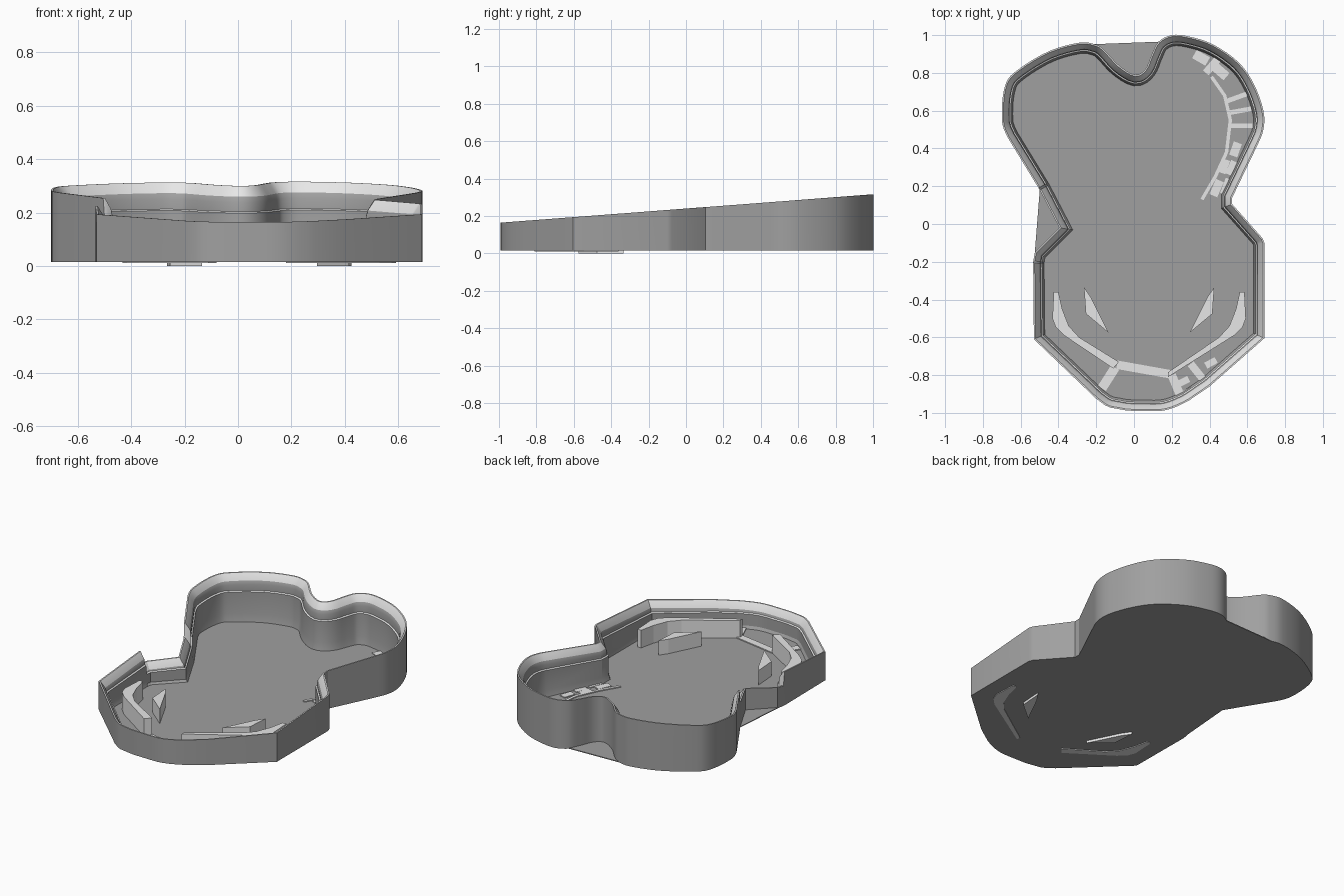
import bpy, bmesh, math
from mathutils import Vector

cube = bpy.data.objects.get("Cube")
if cube:
    bpy.data.objects.remove(cube)


def material(name, value):
    m = bpy.data.materials.new(name)
    m.use_nodes = True
    colour = (value, value, value, 1)
    m.diffuse_color = colour
    m.node_tree.nodes["Principled BSDF"].inputs["Base Color"].default_value = colour
    return m


GREY, LIGHT = material("mid grey", 0.35), material("light grey", 0.8)


def finish(name, bm, mats):
    me = bpy.data.meshes.new(name)
    bm.to_mesh(me)
    bm.free()
    ob = bpy.data.objects.new(name, me)
    bpy.context.collection.objects.link(ob)
    for m in mats:
        me.materials.append(m)
    return ob


def prism(name, pts, z0, z1, mat):
    """Extrude a flat outline from z0 to z1."""
    bm = bmesh.new()
    face = bm.faces.new([bm.verts.new((x, y, z0)) for x, y in pts])
    new = bmesh.ops.extrude_face_region(bm, geom=[face])["geom"]
    for v in new:
        if isinstance(v, bmesh.types.BMVert):
            v.co.z = z1
    bmesh.ops.recalc_face_normals(bm, faces=bm.faces)
    bmesh.ops.triangulate(bm, faces=[f for f in bm.faces if len(f.verts) > 4])
    return finish(name, bm, [mat])


def ribbon(name, path, width):
    """Flat floor plate following a path."""
    pts = [Vector(p) for p in path]
    left, right = [], []
    for i, p in enumerate(pts):
        t = (pts[min(i + 1, len(pts) - 1)] - pts[max(i - 1, 0)]).normalized()
        n = Vector((-t.y, t.x)) * width / 2
        left.append(p + n)
        right.append(p - n)
    return prism(name, left + right[::-1], 0.019, 0.026, LIGHT)


# Plan outline, counter-clockwise from the front
OUTLINE = [
    (0.05, -0.99), (0.17, -0.985), (0.29, -0.935), (0.40, -0.86), (0.69, -0.605),
    (0.69, -0.10), (0.68, -0.075), (0.52, 0.105), (0.52, 0.14), (0.645, 0.40),
    (0.685, 0.50), (0.685, 0.60), (0.635, 0.74), (0.555, 0.855), (0.42, 0.95),
    (0.29, 0.993), (0.20, 1.0), (0.13, 0.965), (0.095, 0.90), (0.06, 0.82),
    (0.005, 0.79), (-0.08, 0.84), (-0.16, 0.925), (-0.21, 0.952), (-0.29, 0.96),
    (-0.45, 0.915), (-0.61, 0.82), (-0.68, 0.74), (-0.70, 0.58), (-0.67, 0.46),
    (-0.505, 0.19), (-0.499, 0.18), (-0.395, -0.02), (-0.525, -0.15),
    (-0.533, -0.195), (-0.534, -0.205), (-0.53, -0.61), (-0.20, -0.925), (-0.08, -0.98)]


def smooth_outline(pts):
    """Round the two lobes and the nose, keep the waist straight."""
    out, n = [], len(pts)
    for i in range(n):
        a, b, c, d = (Vector(pts[(i + k) % n]) for k in (-1, 0, 1, 2))
        out.append(b)
        if min(b.y, c.y) >= 0.4 or max(b.y, c.y) < -0.92:
            for t in (0.25, 0.5, 0.75):
                out.append(0.5 * (2 * b + (c - a) * t + (2 * a - 5 * b + 4 * c - d) * t**2
                                  + (3 * b - a - 3 * c + d) * t**3))
    return out


def in_side_gap(p):
    return p.x < -0.3 and -0.2 < p.y < 0.185


def rim_height(p):
    return 0.24 + 0.076 * p.y - (0.085 if in_side_gap(p) else 0)


def inward(pts, i):
    """Mitred inward direction at an outline point."""
    p, n = pts[i], len(pts)
    d1 = (p - pts[i - 1]).normalized()
    d2 = (pts[(i + 1) % n] - p).normalized()
    n1, n2 = Vector((-d1.y, d1.x)), Vector((-d2.y, d2.x))
    m = (n1 + n2).normalized()
    return m / max(m.dot(n1), 0.6)


plan = smooth_outline(OUTLINE)

# Wall cross-section: inset, and height as share of the rim plus an offset
SECTION = [(0, 0, 0.015), (0, 1, 0), (0.008, 1, 0), (0.034, 1, -0.04), (0.04, 1, -0.062),
           (0.04, 0.68, 0), (0.048, 0.68, -0.005), (0.048, 0.22, 0), (0.058, 0, 0.02)]
LIGHT_BANDS = (1, 2, 5)

bm = bmesh.new()
loops = []
for inset, share, add in SECTION:
    ring = []
    for i, p in enumerate(plan):
        q = p + inward(plan, i) * inset
        ring.append(bm.verts.new((q.x, q.y, share * rim_height(p) + add)))
    loops.append(ring)
count = len(plan)
for k in range(len(loops) - 1):
    for i in range(count):
        j = (i + 1) % count
        f = bm.faces.new((loops[k][i], loops[k][j], loops[k + 1][j], loops[k + 1][i]))
        f.material_index = 1 if k in LIGHT_BANDS else 0
wall = finish("outer_wall", bm, [GREY, LIGHT])
bpy.context.view_layer.objects.active = wall
wall.select_set(True)
bpy.ops.object.shade_smooth_by_angle(angle=math.radians(25))
wall.select_set(False)

# Floor bridges the rear notch and the side notch
floor_plan = [p for p in plan
              if not (-0.2 < p.x < 0.125 and p.y > 0.7)
              and not (p.x < -0.3 and -0.14 < p.y < 0.1)]
prism("floor", floor_plan, 0.015, 0.02, GREY)

# Paired wedges and curved fins, mirrored about the nose axis
AXIS = 0.08


def mirrored(pts):
    return [(2 * AXIS - x, y) for x, y in reversed(pts)]


WEDGE = [(0.425, -0.335), (0.39, -0.385), (0.295, -0.575), (0.415, -0.475)]
FIN_BACK = [(0.56, -0.36), (0.585, -0.36), (0.592, -0.50), (0.575, -0.545), (0.53, -0.59)]
FIN_FRONT = [(0.45, -0.60), (0.505, -0.54), (0.54, -0.45)]
prism("left_wedge", WEDGE, 0, 0.11, LIGHT)
prism("right_wedge", mirrored(WEDGE), 0, 0.11, LIGHT)
prism("left_fin", FIN_BACK + [(0.18, -0.81), (0.18, -0.785)] + FIN_FRONT, 0.011, 0.13, LIGHT)
prism("right_fin", mirrored(FIN_BACK + [(0.27, -0.765), (0.24, -0.73)] + FIN_FRONT),
      0.011, 0.13, LIGHT)

# Floor markings: path and width
MARKS = {
    "nose_bar": ([(-0.09, -0.745), (0.19, -0.795)], 0.045),
    "nose_spoke_right": ([(-0.10, -0.76), (-0.17, -0.87)], 0.05),
    "nose_spoke_mid": ([(0.20, -0.80), (0.25, -0.92)], 0.045),
    "nose_block": ([(0.23, -0.85), (0.29, -0.82)], 0.035),
    "nose_block_low": ([(0.25, -0.91), (0.32, -0.87)], 0.035),
    "nose_spoke_left": ([(0.30, -0.74), (0.38, -0.84)], 0.04),
    "nose_dot": ([(0.38, -0.75), (0.435, -0.72)], 0.035),
    "lobe_arc": ([(0.41, 0.78), (0.48, 0.68), (0.51, 0.55), (0.49, 0.38), (0.43, 0.25),
                  (0.36, 0.13)], 0.018),
    "lobe_block_rear": ([(0.32, 0.90), (0.39, 0.86)], 0.05),
    "lobe_cross": ([(0.38, 0.80), (0.45, 0.88)], 0.04),
    "lobe_block_cross": ([(0.42, 0.84), (0.49, 0.78)], 0.05),
    "lobe_spoke_rear": ([(0.49, 0.65), (0.60, 0.69)], 0.025),
    "lobe_spoke_mid": ([(0.51, 0.59), (0.62, 0.61)], 0.025),
    "lobe_spoke_front": ([(0.51, 0.52), (0.63, 0.52)], 0.025),
    "lobe_block_mid": ([(0.55, 0.43), (0.525, 0.36)], 0.045),
    "lobe_block_inner": ([(0.49, 0.34), (0.465, 0.27)], 0.04),
    "lobe_block_outer": ([(0.535, 0.33), (0.505, 0.26)], 0.045),
    "lobe_block_front": ([(0.455, 0.23), (0.42, 0.15)], 0.045),
    "lobe_block_waist": ([(0.50, 0.24), (0.47, 0.16)], 0.03),
}
for name, (path, width) in MARKS.items():
    ribbon(name, path, width)
